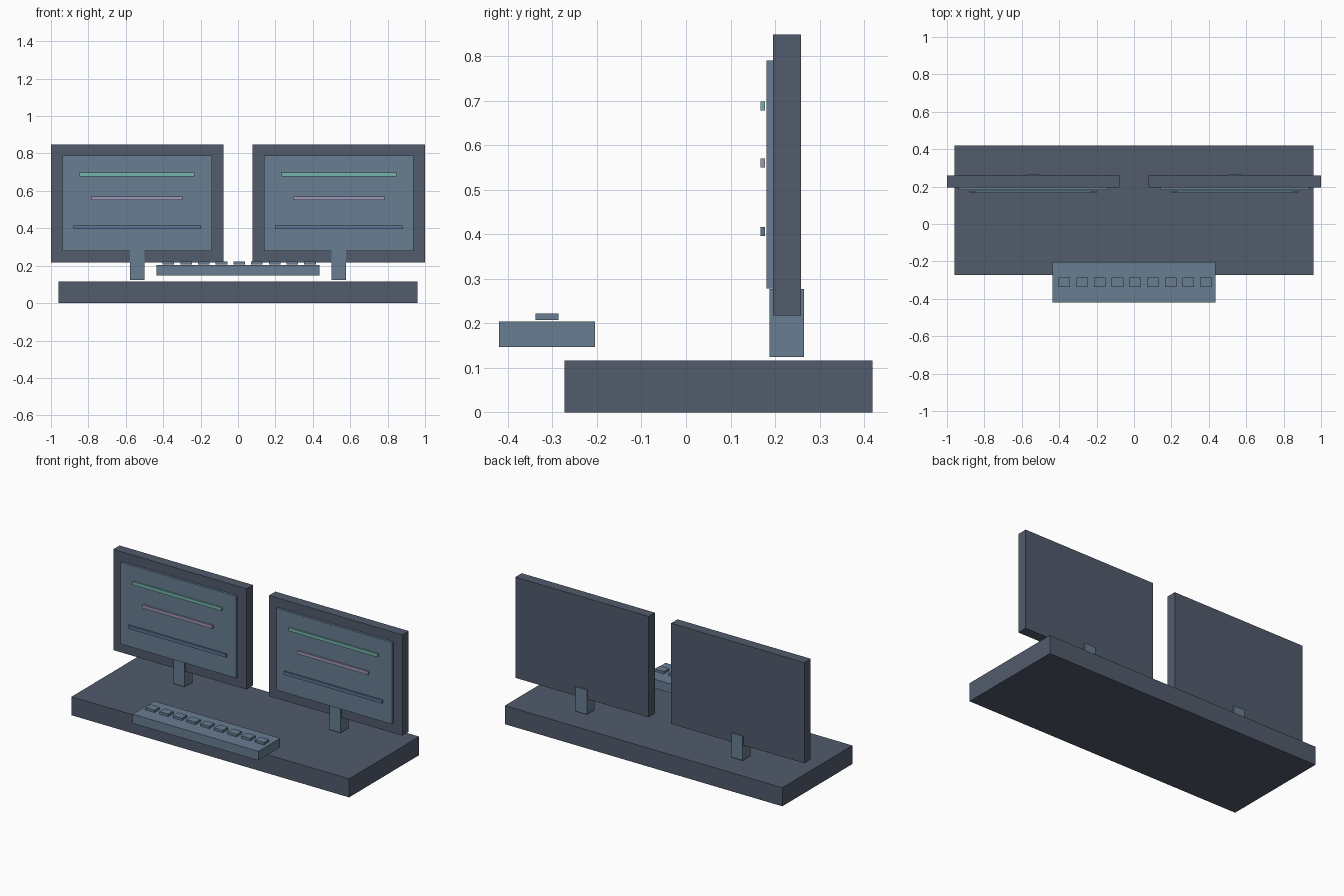
import bpy

if "Cube" in bpy.data.objects:
    bpy.data.objects.remove(bpy.data.objects["Cube"])


def material(name, color):
    mat = bpy.data.materials.new(name)
    mat.use_nodes = True
    mat.diffuse_color = (*color, 1)
    mat.node_tree.nodes["Principled BSDF"].inputs["Base Color"].default_value = (*color, 1)
    return mat


dark = material("dark slate", (0.085, 0.105, 0.150))
slate = material("blue slate", (0.138, 0.205, 0.283))
green = material("mint green", (0.17, 0.46, 0.40))
purple = material("soft purple", (0.35, 0.30, 0.48))
blue = material("muted blue", (0.115, 0.18, 0.30))


def box(name, center, size, mat):
    bpy.ops.mesh.primitive_cube_add(size=1, location=center)
    obj = bpy.context.object
    obj.name = name
    obj.scale = size
    bpy.ops.object.transform_apply(location=False, rotation=False, scale=True)
    obj.data.materials.append(mat)
    return obj


# Desk slab
box("desk", (0, 0.073, 0.058), (1.92, 0.692, 0.116), dark)

# Two monitors, each with a stand, a screen and three raised bars
for side, sign in (("left", 1), ("right", -1)):
    x = sign * 0.539
    box(f"{side}_monitor_frame", (x, 0.227, 0.533), (0.922, 0.063, 0.63), dark)
    box(f"{side}_screen", (x, 0.189, 0.534), (0.80, 0.016, 0.512), slate)
    box(f"{side}_stand", (x, 0.2265, 0.201), (0.077, 0.077, 0.153), slate)
    for label, z, width, mat in (("top", 0.688, 0.615, green),
                                 ("middle", 0.56, 0.487, purple),
                                 ("bottom", 0.406, 0.68, blue)):
        box(f"{side}_{label}_bar", (x, 0.1725, z), (width, 0.01, 0.02), mat)

# Keyboard with one row of keys
box("keyboard", (0, -0.312, 0.175), (0.87, 0.216, 0.057), slate)
for i in range(9):
    box(f"key_{i + 1}", (-0.372 + i * 0.0946, -0.312, 0.2145), (0.062, 0.051, 0.015), slate)
